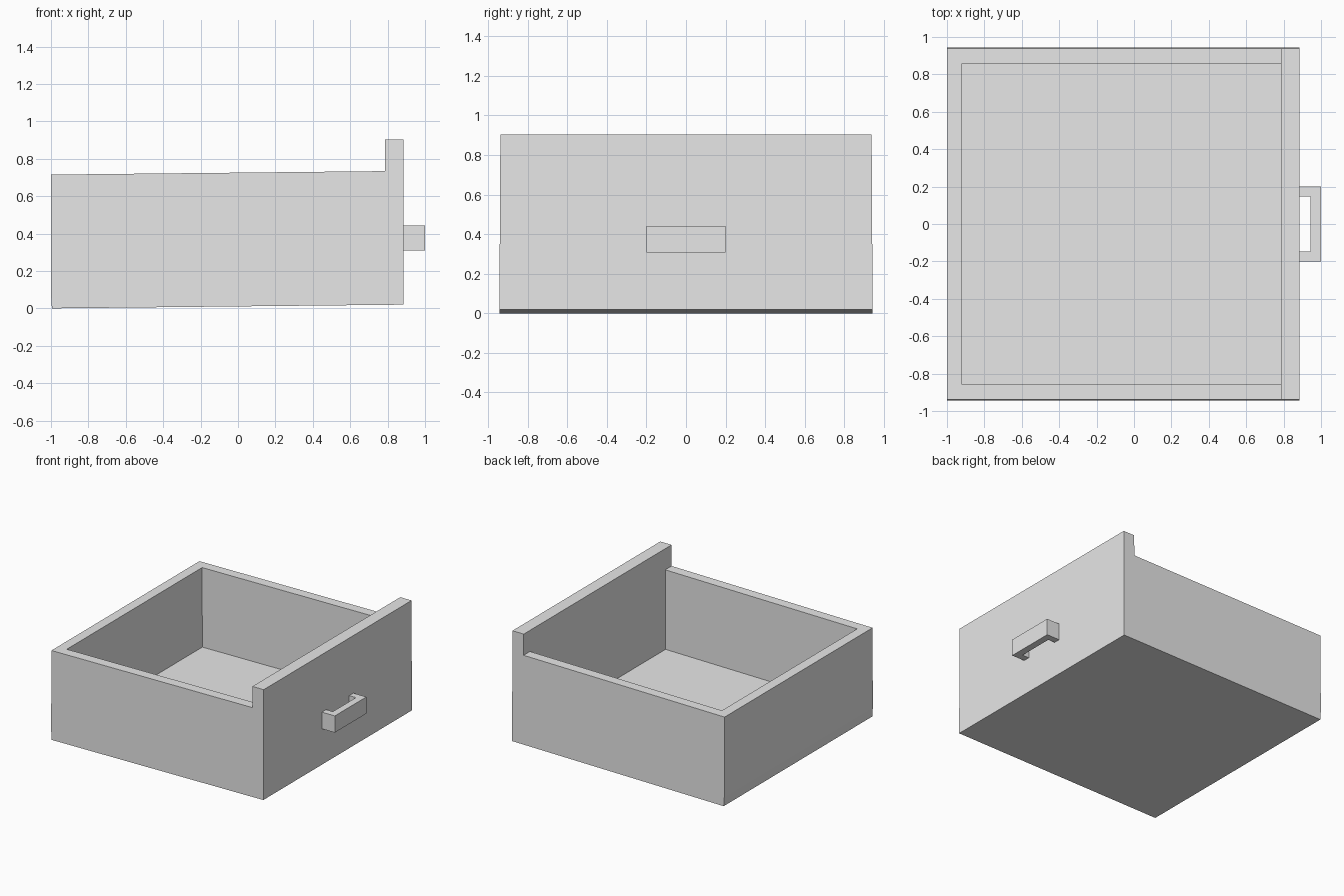
import bpy
import bmesh

default = bpy.data.objects.get("Cube")
if default:
    bpy.data.objects.remove(default, do_unlink=True)

grey = bpy.data.materials.new("plain grey")
grey.use_nodes = True
colour = (0.8, 0.8, 0.8, 1)
grey.diffuse_color = colour
grey.node_tree.nodes["Principled BSDF"].inputs["Base Color"].default_value = colour


def add_object(name, bm):
    bmesh.ops.recalc_face_normals(bm, faces=bm.faces[:])
    mesh = bpy.data.meshes.new(name)
    bm.to_mesh(mesh)
    bm.free()
    mesh.materials.append(grey)
    obj = bpy.data.objects.new(name, mesh)
    bpy.context.collection.objects.link(obj)
    return obj


def raise_faces(bm, faces, height):
    """Extrude faces up to a height and return the new top faces."""
    result = bmesh.ops.extrude_face_region(bm, geom=faces)["geom"]
    for v in result:
        if isinstance(v, bmesh.types.BMVert):
            v.co.z = height
    return [f for f in result if isinstance(f, bmesh.types.BMFace)]


# Drawer box: a plan grid raised in steps to floor, walls and front panel
xs = (-1, -0.92, 0.785, 0.885)
ys = (-0.943, -0.862, 0.862, 0.943)
bm = bmesh.new()
grid = [[bm.verts.new((x, y, 0)) for y in ys] for x in xs]
plan = [bm.faces.new((grid[i][j], grid[i + 1][j], grid[i + 1][j + 1], grid[i][j + 1]))
        for i in range(3) for j in range(3)]


def is_panel(face):
    return face.calc_center_median().x > xs[2]


def is_wall(face):
    c = face.calc_center_median()
    return is_panel(face) or c.x < xs[1] or abs(c.y) > ys[2]


floor = raise_faces(bm, plan, 0.075)
walls = raise_faces(bm, [f for f in floor if is_wall(f)], 0.715)
raise_faces(bm, [f for f in walls if is_panel(f)], 0.885)

# Slight sag towards the back, with a faint taper
for v in bm.verts:
    v.co.z += 0.0105 * (v.co.x + 1)
    v.co.y *= 1 - 0.006 * v.co.z
    if v.co.x < -0.99 and v.co.z < 0.01:
        v.co.x += 0.005
    v.co.z = min(v.co.z, 0.904)
bmesh.ops.dissolve_limit(bm, angle_limit=0.003, verts=bm.verts[:], edges=bm.edges[:])
add_object("drawer_box", bm)

# Pull handle: a U-shaped outline raised to its thickness
bm = bmesh.new()
half = [(0.883, 0.147), (0.883, 0.2), (1, 0.2)]
outline = [(0.945, 0.147)] + half + [(x, -y) for x, y in reversed(half)] + [(0.945, -0.147)]
base = bm.faces.new([bm.verts.new((x, y, 0.308)) for x, y in outline])
raise_faces(bm, [base], 0.442)
add_object("pull_handle", bm)
